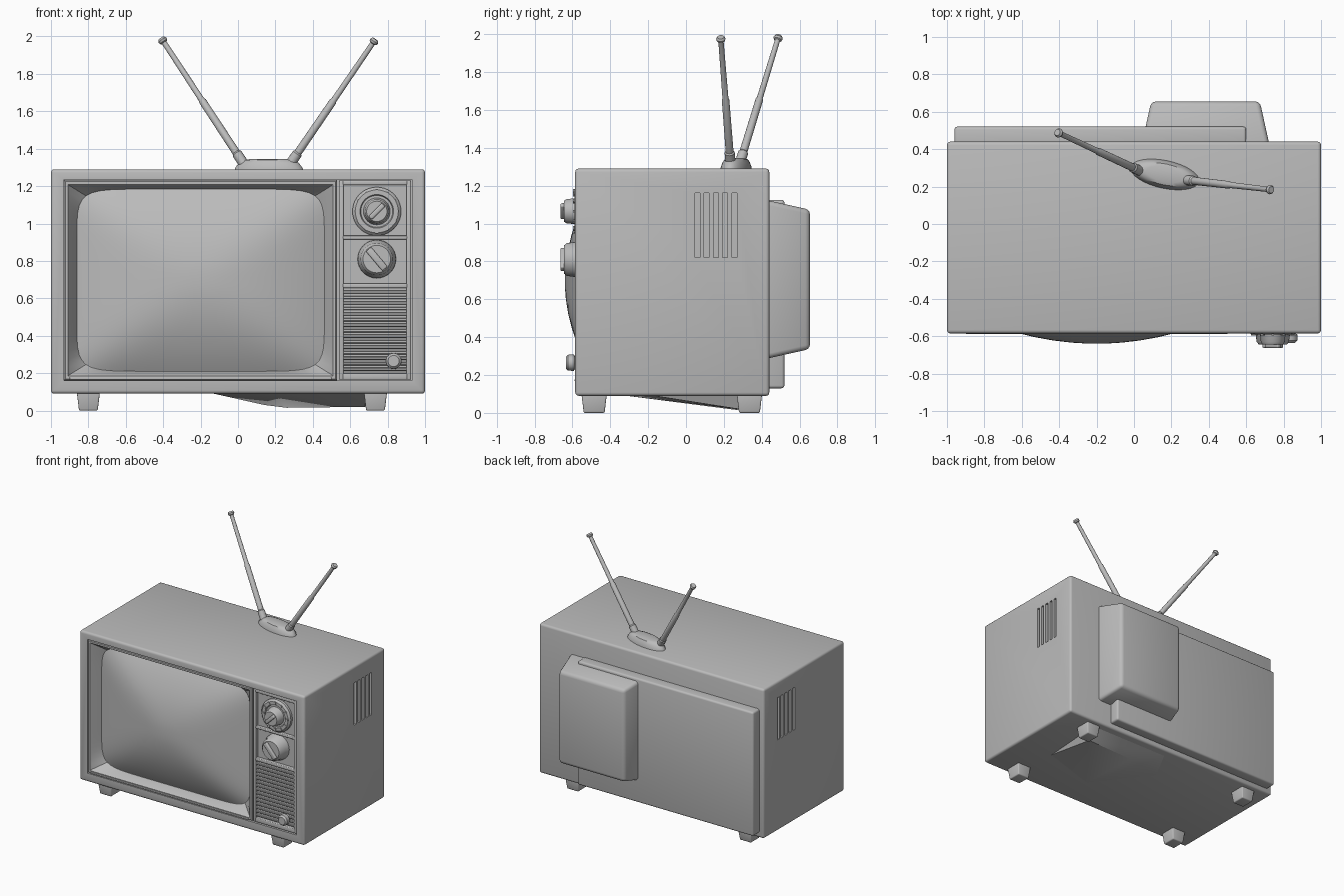
import bpy, bmesh, math
from mathutils import Vector, Matrix

if "Cube" in bpy.data.objects:
    bpy.data.objects.remove(bpy.data.objects["Cube"])

grey = bpy.data.materials.new("plain_grey")
grey.use_nodes = True
colour = (0.5, 0.5, 0.5, 1)
grey.diffuse_color = colour
grey.node_tree.nodes["Principled BSDF"].inputs["Base Color"].default_value = colour


def activate(ob):
    bpy.ops.object.select_all(action='DESELECT')
    ob.select_set(True)
    bpy.context.view_layer.objects.active = ob


def finish(name, bm, bevel=0, segments=3):
    """Turn a bmesh into a shaded object, optionally with rounded edges."""
    bmesh.ops.recalc_face_normals(bm, faces=bm.faces)
    me = bpy.data.meshes.new(name)
    bm.to_mesh(me)
    bm.free()
    ob = bpy.data.objects.new(name, me)
    bpy.context.collection.objects.link(ob)
    me.materials.append(grey)
    activate(ob)
    if bevel:
        mod = ob.modifiers.new("Rounding", 'BEVEL')
        mod.width, mod.segments = bevel, segments
        bpy.ops.object.modifier_apply(modifier=mod.name)
    bpy.ops.object.shade_smooth_by_angle(angle=math.radians(35))
    return ob


def add_box(bm, lo, hi):
    lo, hi = Vector(lo), Vector(hi)
    mat = Matrix.Translation((lo + hi) / 2) @ Matrix.Diagonal((*(hi - lo), 1))
    return bmesh.ops.create_cube(bm, size=1, matrix=mat)["verts"]


def box(name, lo, hi, bevel=0):
    bm = bmesh.new()
    add_box(bm, lo, hi)
    return finish(name, bm, bevel)


def tapered(name, lo, hi, axis, at_high, inset, bevel):
    """Box whose low or high end along an axis is drawn in by inset."""
    bm = bmesh.new()
    mid = (Vector(lo) + Vector(hi)) / 2
    for v in add_box(bm, lo, hi):
        if (v.co[axis] > mid[axis]) == at_high:
            for i in range(3):
                if i != axis:
                    v.co[i] -= math.copysign(inset, v.co[i] - mid[i])
    return finish(name, bm, bevel)


def rod(name, a, b, profile, sides=16, squash=1):
    """Turned solid from a to b; profile is (fraction along, radius)."""
    a, b = Vector(a), Vector(b)
    turn = (b - a).to_track_quat('Z', 'Y')
    bm = bmesh.new()
    rings = []
    for t, r in profile:
        rings.append([bm.verts.new(a.lerp(b, t) + turn @ Vector(
            (r * math.cos(k * math.tau / sides), r * squash * math.sin(k * math.tau / sides), 0)))
            for k in range(sides)])
    for p, q in zip(rings, rings[1:]):
        for k in range(sides):
            j = (k + 1) % sides
            bm.faces.new((p[k], p[j], q[j], q[k]))
    bm.faces.new(rings[0])
    bm.faces.new(rings[-1])
    return finish(name, bm)


# Cabinet with the front opening and side vent slots cut out
cabinet = box("cabinet", (-1, -0.585, 0.09), (1, 0.44, 1.29), 0.018)
cut = bmesh.new()
add_box(cut, (-0.93, -0.7, 0.16), (0.93, -0.45, 1.235))
for side in (-1, 1):
    for i in range(5):
        y = 0.047 + i * 0.049
        add_box(cut, (side - 0.03, y, 0.82), (side + 0.03, y + 0.026, 1.16))
cutter = finish("cutter", cut)
cutter.hide_render = True
activate(cabinet)
mod = cabinet.modifiers.new("Openings", 'BOOLEAN')
mod.operation, mod.object, mod.solver = 'DIFFERENCE', cutter, 'EXACT'
bpy.ops.object.modifier_apply(modifier=mod.name)
bpy.data.objects.remove(cutter)
activate(cabinet)
bpy.ops.object.shade_smooth_by_angle(angle=math.radians(35))

# Screen surround and bulging glass, lofted from square to barrel outlines
N = 24


def outline(bm, hw, hh, power, y, cx=-0.2, cz=0.697):
    ring = []
    for side in range(4):
        for k in range(N):
            u, v = -1 + 2 * k / N, -1
            for _ in range(side):
                u, v = -v, u
            s = (abs(u) ** power + abs(v) ** power) ** (-1 / power) if power else 1
            ring.append(bm.verts.new((cx + hw * u * s, y, cz + hh * v * s)))
    return ring


def loft(name, rings, bm):
    for p, q in zip(rings, rings[1:]):
        for k in range(4 * N):
            j = (k + 1) % (4 * N)
            bm.faces.new((p[k], p[j], q[j], q[k]))
    bm.faces.new(rings[-1])
    finish(name, bm)


bm = bmesh.new()
loft("screen_surround", [outline(bm, *r) for r in (
    (0.73, 0.535, 0, -0.45), (0.73, 0.535, 0, -0.57), (0.722, 0.527, 0, -0.58),
    (0.708, 0.513, 0, -0.58), (0.70, 0.505, 0, -0.568), (0.662, 0.487, 9, -0.5))], bm)
bm = bmesh.new()
loft("screen_glass", [outline(bm, 0.66 * s, 0.485 * s, 2 + 7 * s * s, -0.5 - 0.14 * (1 - s * s))
                      for s in (1, 0.97, 0.9, 0.8, 0.65, 0.5, 0.35, 0.2, 0.08)], bm)
box("lower_trim", (-0.9, -0.588, 0.165), (0.5, -0.56, 0.178), 0.004)

# Control panel: backing, border strips and the divider between knobs
box("control_backing", (0.54, -0.555, 0.165), (0.925, -0.45, 1.23))
for i, (lo, hi) in enumerate([((0.54, 0.165), (0.565, 1.23)), ((0.9, 0.165), (0.925, 1.23)),
                              ((0.56, 0.165), (0.905, 0.2)), ((0.56, 1.205), (0.905, 1.23)),
                              ((0.56, 0.915), (0.905, 0.935)), ((0.56, 0.655), (0.905, 0.68))]):
    box(f"control_border_{i + 1}", (lo[0], -0.58, lo[1]), (hi[0], -0.5, hi[1]), 0.006)

# Speaker grille slats
slats = bmesh.new()
for i in range(15):
    z = 0.212 + i * 0.0295
    add_box(slats, (0.56, -0.577, z), (0.905, -0.54, z + 0.018))
finish("speaker_grille", slats, 0.004, 1)


# Knobs with a raised diagonal grip
def knob(name, x, z, radius, tip, angle):
    rod(name, (x, -0.55, z), (x, tip, z),
        [(0, radius * 1.12), (0.25, radius * 1.1), (0.4, radius), (0.85, radius * 0.94), (1, radius * 0.8)], 32)
    bm = bmesh.new()
    verts = add_box(bm, (-radius * 0.75, tip - 0.018, -radius * 0.2), (radius * 0.75, tip + 0.01, radius * 0.2))
    bmesh.ops.transform(bm, verts=verts,
                        matrix=Matrix.Translation((x, 0, z)) @ Matrix.Rotation(math.radians(angle), 4, 'Y'))
    finish(name + "_grip", bm, 0.008)


rod("channel_dial", (0.742, -0.54, 1.065), (0.742, -0.59, 1.065),
    [(0, 0.13), (0.7, 0.13), (1, 0.115), (1, 0.09), (0.8, 0.085)], 40)
ticks = bmesh.new()
for k in range(12):
    verts = add_box(ticks, (0.095, -0.596, -0.007), (0.117, -0.57, 0.007))
    bmesh.ops.transform(ticks, verts=verts, matrix=Matrix.Translation((0.742, 0, 1.065))
                        @ Matrix.Rotation(k * math.tau / 12, 4, 'Y'))
finish("dial_ticks", ticks)
knob("channel_knob", 0.742, 1.065, 0.068, -0.645, -45)
knob("tuning_knob", 0.742, 0.81, 0.092, -0.645, 50)
rod("volume_knob", (0.832, -0.55, 0.265), (0.832, -0.635, 0.265),
    [(0, 0.03), (0.4, 0.03), (0.5, 0.043), (0.85, 0.042), (1, 0.03)], 24)

# Back cover, tube housing and feet
box("back_cover", (-0.96, 0.4, 0.13), (0.6, 0.52, 1.125), 0.015)
tapered("tube_housing", (0.04, 0.42, 0.285), (0.725, 0.655, 1.125), 1, True, 0.052, 0.025)
for xn, x in (("right", -0.8), ("left", 0.735)):
    for yn, y in (("front", -0.485), ("back", 0.335)):
        tapered(f"{yn}_{xn}_foot", (x - 0.062, y - 0.067, 0), (x + 0.062, y + 0.067, 0.1), 2, False, 0.012, 0.008)

# Shallow sag under the cabinet
bm = bmesh.new()
for p in ((-0.15, 0.1, 0.095), (0.2, -0.35, 0.095), (0.68, -0.2, 0.095), (0.72, 0.38, 0.095), (0, 0.38, 0.095),
          (0.14, 0.24, 0.03), (0.26, 0.27, 0.015), (0.68, 0.28, 0.02)):
    bm.verts.new(p)
bmesh.ops.convex_hull(bm, input=bm.verts)
finish("underside_sag", bm)

# Aerial base and two telescopic rods with tips
base = rod("aerial_base", (0, 0, 0), (0, 0, 0.065),
           [(0, 0.19), (0.3, 0.183), (0.65, 0.165), (0.9, 0.14), (1, 0.1)], 32, 0.4)
base.location = (0.165, 0.265, 1.28)
base.rotation_euler.z = math.radians(-12)
for name, a, b in (("right", (0.03, 0.285, 1.32), (-0.41, 0.49, 1.99)),
                   ("left", (0.28, 0.235, 1.32), (0.735, 0.183, 1.985))):
    rod(name + "_aerial", a, b, [(0, 0.027), (0.08, 0.027), (0.09, 0.021), (0.5, 0.02), (0.51, 0.016),
                                 (0.965, 0.014), (0.97, 0.021), (0.985, 0.025), (1, 0.018)])
